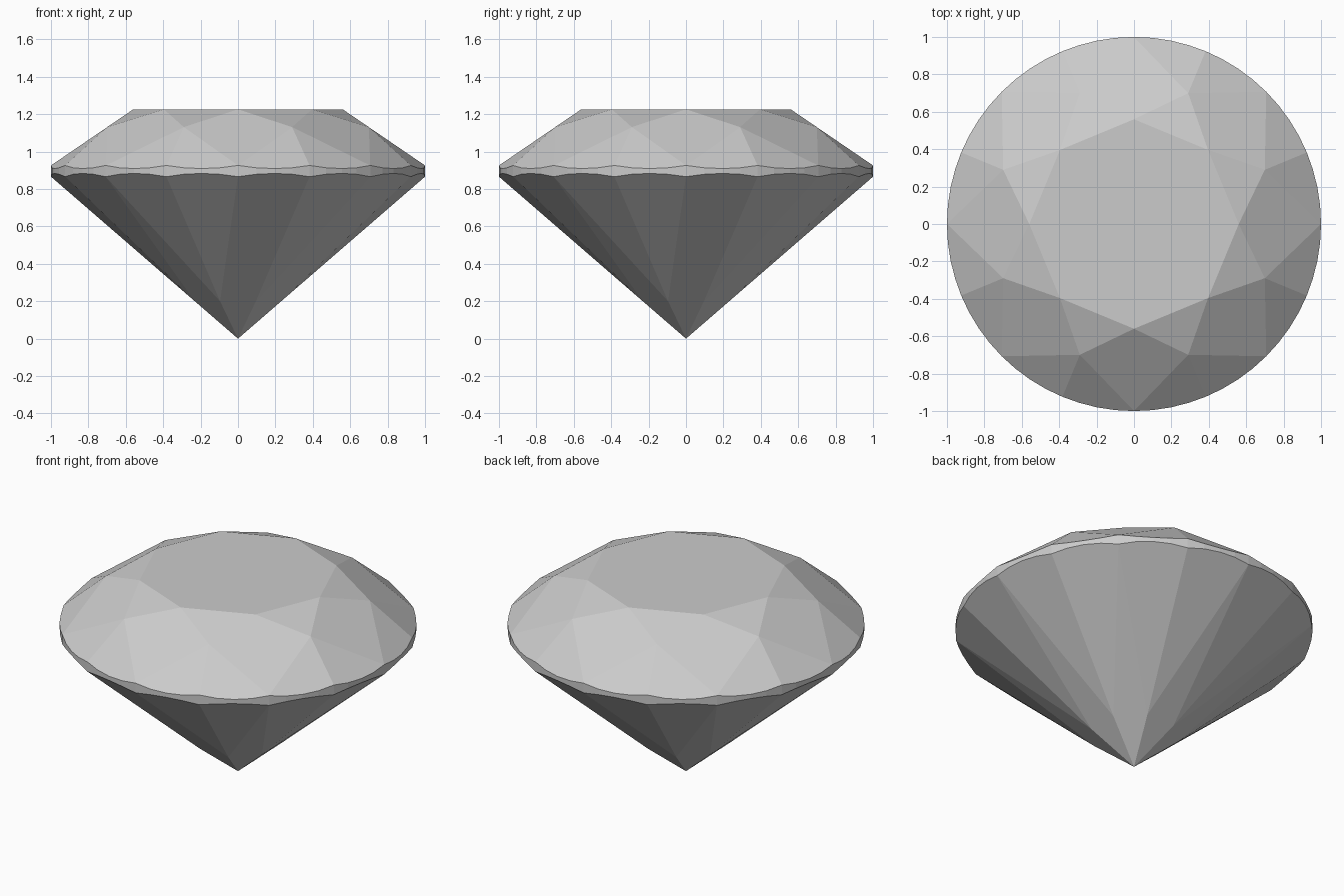
import bpy, bmesh
from math import sin, cos, pi, radians

if "Cube" in bpy.data.objects:
    bpy.data.objects.remove(bpy.data.objects["Cube"])

TABLE_R, TABLE_Z = 0.56, 1.226      # flat top octagon
CROWN_R = 0.757                     # crown mid corners
TOP_Z, BOT_Z = 0.926, 0.866         # girdle edge heights at facet corners
PAV_R = 0.25                        # lower pavilion corners
SEG = 64                            # girdle sides
STEP, HALF = pi / 8, pi / 16

crown_slope = (TABLE_Z - TOP_Z) / (1 - TABLE_R)
crown_z = TOP_Z + crown_slope * (1 - CROWN_R * cos(STEP))
pav_z = BOT_Z * PAV_R * cos(STEP)
upper_slope = (crown_z - TOP_Z) / (cos(HALF) * (1 - CROWN_R))
lower_slope = (BOT_Z - pav_z) / (cos(HALF) * (1 - PAV_R))


def ring(bm, r, z, n, offset=0.0):
    for i in range(n):
        a = offset + 2 * pi * i / n
        bm.verts.new((r * cos(a), r * sin(a), z))


bm = bmesh.new()
# table, crown corners, pavilion corners and point
ring(bm, TABLE_R, TABLE_Z, 8)
ring(bm, CROWN_R, crown_z, 8, STEP)
ring(bm, PAV_R, pav_z, 8, STEP)
bm.verts.new((0, 0, 0))

# scalloped girdle: facet planes meeting the round band
for i in range(SEG):
    a = 2 * pi * i / SEG
    bulge = cos(a % STEP - HALF) - cos(HALF)
    if i % (SEG // 16) == 0:
        bulge = 0.0
    for z in (TOP_Z - upper_slope * bulge, BOT_Z + lower_slope * bulge):
        bm.verts.new((cos(a), sin(a), z))

# close the convex stone and merge coplanar triangles into facets
bmesh.ops.convex_hull(bm, input=bm.verts[:])
bmesh.ops.dissolve_limit(bm, angle_limit=radians(0.7), verts=bm.verts[:], edges=bm.edges[:])
bmesh.ops.recalc_face_normals(bm, faces=bm.faces[:])

mesh = bpy.data.meshes.new("cut_gem")
bm.to_mesh(mesh)
bm.free()
gem = bpy.data.objects.new("cut_gem", mesh)
bpy.context.collection.objects.link(gem)
